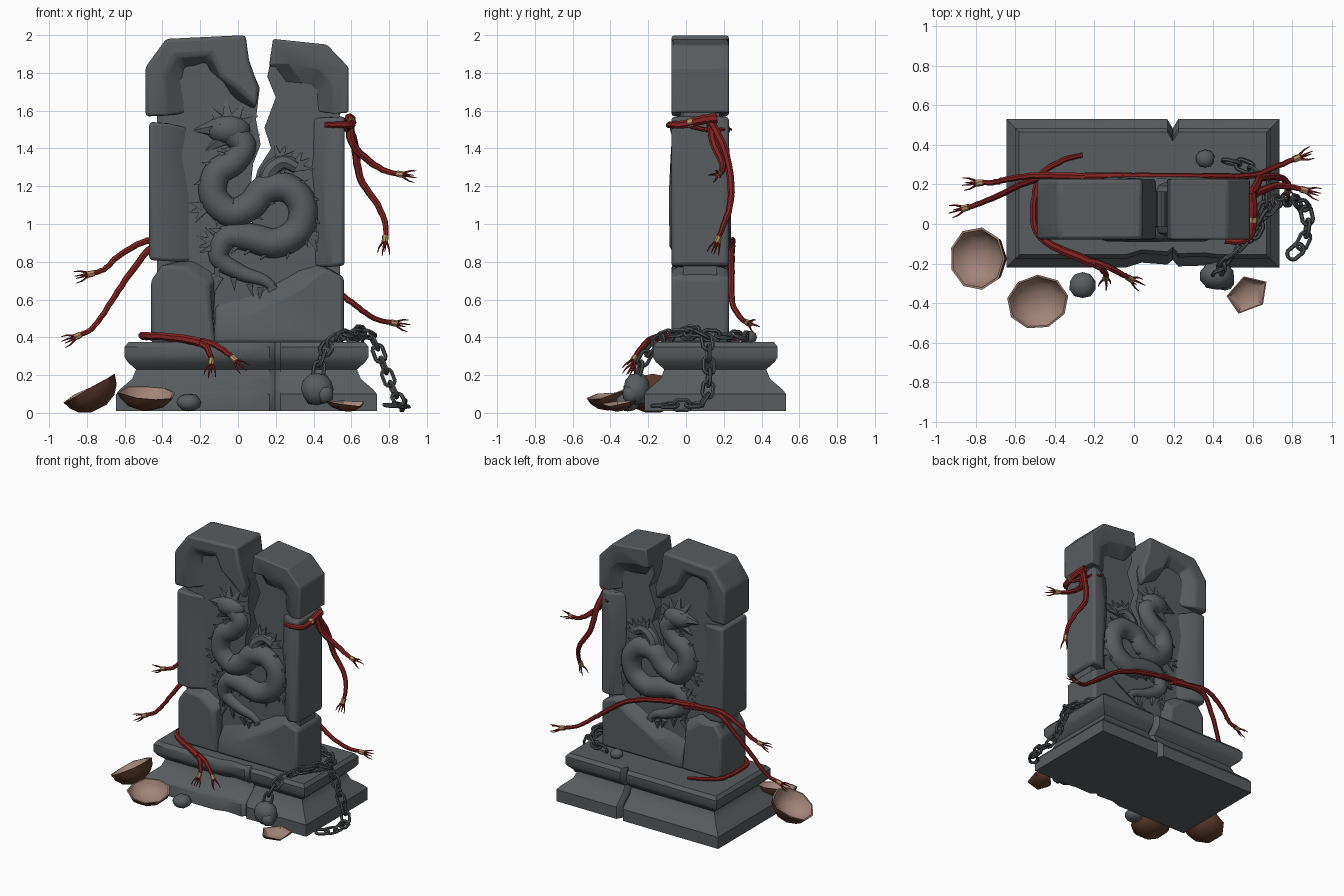
import bpy, bmesh, math, random
from mathutils import Vector, Matrix

if "Cube" in bpy.data.objects:
    bpy.data.objects.remove(bpy.data.objects["Cube"])
random.seed(4)
V = Vector


def mat(name, c):
    m = bpy.data.materials.new(name)
    m.diffuse_color = (*c, 1)
    m.use_nodes = True
    m.node_tree.nodes["Principled BSDF"].inputs["Base Color"].default_value = m.diffuse_color
    return m


STONE = mat("grey stone", (0.098, 0.109, 0.116))
IRON = mat("dark iron", (0.082, 0.091, 0.097))
RED = mat("root red", (0.235, 0.017, 0.018))
TAN = mat("band tan", (0.45, 0.28, 0.13))
CLAY = mat("inner clay", (0.36, 0.23, 0.19))
BROWN = mat("outer brown", (0.11, 0.042, 0.026))


def finish(name, bm, *mats, bevel=0):
    bmesh.ops.recalc_face_normals(bm, faces=bm.faces)
    me = bpy.data.meshes.new(name)
    bm.to_mesh(me)
    bm.free()
    for m in mats:
        me.materials.append(m)
    ob = bpy.data.objects.new(name, me)
    bpy.context.collection.objects.link(ob)
    if bevel:
        b = ob.modifiers.new("bevel", 'BEVEL')
        b.width, b.segments, b.limit_method = bevel, 2, 'ANGLE'
        b.angle_limit = math.radians(35)
    return ob


def loft(bm, rings, caps=True, closed=False):
    vs = [[bm.verts.new(p) for p in r] for r in rings]
    n, faces = len(vs[0]), []
    for a, b in zip(vs, vs[1:] + ([vs[0]] if closed else [])):
        faces.append([bm.faces.new((a[i], a[(i + 1) % n], b[(i + 1) % n], b[i])) for i in range(n)])
    if caps and not closed:
        faces.append([bm.faces.new(vs[0][::-1]), bm.faces.new(vs[-1])])
    return faces


def smooth(pts, k=5):
    p = [V(q) for q in pts]
    p = [2 * p[0] - p[1]] + p + [2 * p[-1] - p[-2]]
    out = []
    for i in range(1, len(p) - 2):
        a, b, c, d = p[i - 1:i + 3]
        for t in [j / k for j in range(k)]:
            out.append(0.5 * (2 * b + (c - a) * t + (2 * a - 5 * b + 4 * c - d) * t * t + (3 * b - a - 3 * c + d) * t ** 3))
    return out + [p[-2]]


def tube(bm, pts, radius, n=6, closed=False):
    m, rings, u = len(pts), [], None
    for i, p in enumerate(pts):
        t = (pts[(i + 1) % m] - pts[i - 1]) if closed else (pts[min(i + 1, m - 1)] - pts[max(i - 1, 0)])
        t.normalize()
        u = u or t.orthogonal()
        u = (u - t * u.dot(t)).normalized()
        w, r = t.cross(u), radius(i / max(m - 1, 1))
        rings.append([p + (u * math.cos(a) + w * math.sin(a)) * r for a in (2 * math.pi * j / n for j in range(n))])
    loft(bm, rings, closed=closed)


def spike(bm, p, d, r, length, n=4):
    tube(bm, [p, p + d.normalized() * length * .5, p + d.normalized() * length], lambda s: r * (1 - .93 * s), n)


# plinth in two halves with a notch at the split
def plinth(name, outer, crack, chip):
    s = 1 if crack > outer else -1
    bm, rings = bmesh.new(), []
    for z, i in ((.01, 0), (.1, 0), (.125, .02), (.18, .085), (.23, .105), (.27, .06), (.295, .045), (.35, .045), (.375, .065)):
        x, y0, y1 = outer + s * i, -.22 + i, .53 - i
        rings.append([(x, y0, z), (crack - s * .24, y0, z), (crack - s * .16, y0 + chip, z), (crack - s * .03, y0 + chip * .6, z),
                      (crack, y0 + .04, z), (crack, y1 - .05, z), (crack - s * .03, y1, z), (x, y1, z)])
    loft(bm, rings)
    finish(name, bm, STONE)


plinth("plinth_left", -.645, .198, .025)
plinth("plinth_right", .735, .194, .01)

# slab stones: flat front and back outline, inner edges sloping to the panel
CY, D = .075, .153


def slab(name, outline, depth=D, bevel=.018):
    pts = [(tuple(p) + (0, 0))[:4] for p in outline]
    bm = bmesh.new()
    loft(bm, [[(x + dx * k, CY + y, z + dz * k) for x, z, dx, dz in pts]
              for y, k in ((-depth, 0), (-depth * .4, 1), (depth * .4, 1), (depth, 0))])
    finish(name, bm, STONE, bevel=bevel)


slab("panel_left", [(-.43, .37), (-.43, 1.85), (-.3, 1.94), (.04, 1.97), (.055, 1.86), (.115, 1.72), (.095, 1.555),
                    (.12, 1.42), (.08, 1.32), (.065, 1.18), (.045, 1.03), (.09, .95), (.09, .37)], .09, 0)
slab("panel_right", [(.54, .37), (.54, 1.85), (.45, 1.92), (.19, 1.95), (.155, 1.78), (.2, 1.67), (.14, 1.51), (.175, 1.4),
                     (.105, 1.29), (.075, 1.18), (.08, 1.03), (.06, .95), (.06, .37)], .09, 0)
slab("top_stone_left", [(-.49, 1.57), (-.49, 1.83), (-.38, 1.98), (.04, 2), (.058, 1.87), (.11, 1.72), (.1, 1.62, -.02, -.02),
                        (0, 1.72, -.05, -.05), (-.09, 1.78, -.03, 0), (-.14, 1.9, -.05, -.06),
                        (-.33, 1.89, .06, -.09), (-.39, 1.79, .12, -.05), (-.38, 1.57, .14, .02)])
slab("top_stone_right", [(.185, 1.98), (.47, 1.95), (.585, 1.83), (.585, 1.59), (.51, 1.58, -.12, .02), (.5, 1.74, -.12, -.04),
                         (.43, 1.82, -.06, -.12), (.27, 1.85, -.02, -.14), (.165, 1.84)])
slab("side_stone_left", [(-.47, .81), (-.47, 1.54), (-.37, 1.54, .14, -.04), (-.38, 1.36, .12, -.02), (-.37, 1.1, .16, 0), (-.36, .8, .15, 0)])
slab("side_stone_right", [(.565, .78), (.565, 1.57), (.5, 1.56, -.14, 0), (.46, 1.3, -.1, 0), (.47, 1.0, -.08, 0), (.48, .77, -.1, 0)])
slab("foot_stone_left", [(-.46, .37), (-.46, .7), (-.4, .785), (-.27, .77, .04, .05), (-.16, .68, .06, .07), (-.12, .37)])
slab("foot_stone_right", [(.56, .37), (.56, .72), (.45, .765, -.02, .03), (.32, .66, -.05, .1), (.1, .53, 0, .14), (-.12, .47, 0, .14), (-.13, .37)])

# serpent relief on both faces
body = smooth([(x, 0, z) for x, z in ((-.06, 1.5), (.03, 1.42), (-.02, 1.33), (-.11, 1.27), (-.13, 1.15), (-.04, 1.06), (.07, 1.1), (.14, 1.18),
              (.26, 1.19), (.34, 1.1), (.32, .97), (.2, .9), (.06, .93), (-.06, .93), (-.1, .82), (.02, .74), (.14, .7), (.22, .63))])
for side, name in ((-1, "serpent_front"), (1, "serpent_back")):
    bm, off = bmesh.new(), V((0, CY + side * .085, 0))
    pts = [p + off for p in body]
    tube(bm, pts, lambda s: .02 + .06 * min(1, 3.2 * (1 - s)) * (.75 + .25 * math.sin(min(s * 3, 1) * 1.57)), 10)
    for i in range(8, len(pts) - 4, 3):
        t = pts[i + 1] - pts[i]
        out = V((t.z, 0, -t.x)).normalized() * (1 if i < 33 or i > 62 else -1)
        spike(bm, pts[i] + out * .04 + V((0, side * .02, 0)), out + t.normalized() * .6, .025, .07)
    head = V((-.05, 0, 1.5)) + off
    bmesh.ops.create_icosphere(bm, subdivisions=2, radius=1, matrix=Matrix.Translation(head) @ Matrix.Diagonal((.12, .075, .08, 1)))
    spike(bm, head + V((-.04, 0, .01)), V((-1, 0, -.1)), .065, .15, 6)
    spike(bm, head + V((-.03, 0, -.05)), V((-1, 0, -.7)), .045, .12, 5)
    for a in (25, 60, 95, 130, -10, -45):
        spike(bm, head, V((math.cos(math.radians(a)), 0, math.sin(math.radians(a)))), .06, .17)
    # clawed legs and tail fin
    for x, z, a in ((-.17, 1.09, 200), (.22, 1.33, 70), (.3, 1.3, 30), (-.1, .72, 215), (.18, .66, 300), (.38, .94, 330), (-.12, .9, 160)):
        c = V((x, 0, z)) + off
        for da in (-35, 0, 35):
            q = math.radians(a + da)
            spike(bm, c, V((math.cos(q), side * .1, math.sin(q))), .034, .1)
    # upper limb reaching toward the right claws
    tube(bm, smooth([V((x, 0, z)) + off for x, z in ((.16, 1.2), (.17, 1.28), (.24, 1.33), (.31, 1.3))]), lambda s: .055 - .02 * s, 8)
    finish(name, bm, STONE)

# red roots with banded claw tips
roots, bands = bmesh.new(), bmesh.new()


def root(pts, r0, r1, hand=True):
    p = smooth(pts, 6)
    p = [q + V([random.uniform(-.002, .002) for _ in 'xyz']) for q in p]
    tube(roots, p, lambda s: r0 + (r1 - r0) * s, 7)
    if not hand:
        return
    e, d = p[-1], (p[-1] - p[-4]).normalized()
    tube(bands, [e - d * .017, e + d * .02], lambda s: r1 * 1.35, 7)
    u = d.orthogonal().normalized()
    w = d.cross(u)
    for k in range(4):
        a = k * math.pi / 2 + .6
        o = u * math.cos(a) + w * math.sin(a)
        tube(roots, [e, e + d * .025 + o * .014, e + d * .055 + o * .028, e + d * .085 + o * .032], lambda s: .009 - .007 * s, 5)


# upper right roots
root([(.46, -.085, 1.525), (.53, -.088, 1.525), (.585, -.06, 1.525), (.6, .0, 1.53), (.6, .08, 1.55), (.59, .16, 1.56)], .014, .028, False)
root([(.58, .13, 1.56), (.61, .15, 1.42), (.7, .19, 1.33), (.78, .19, 1.28), (.86, .17, 1.265)], .024, .013)
root([(.58, .12, 1.56), (.62, .2, 1.4), (.65, .235, 1.24), (.74, .235, 1.1), (.78, .2, 1.0), (.78, .17, .92)], .024, .013)
root([(.595, .02, 1.52), (.58, .1, 1.5), (.56, .2, 1.5), (.5, .24, 1.5)], .014, .006, False)
tube(bands, [V((.6, .01, 1.535)), V((.602, .035, 1.54))], lambda s: .025, 7)
# root across the back
root([(-.25, .24, .9), (0, .24, .87), (.3, .24, .79), (.5, .24, .66), (.62, .25, .57), (.72, .29, .5), (.82, .33, .475)], .021, .013)
root([(-.05, .24, .88), (-.3, .24, .9), (-.48, .245, .91), (-.62, .23, .84), (-.71, .21, .76), (-.78, .21, .735)], .02, .013)
root([(-.15, .24, .87), (-.42, .24, .89), (-.54, .21, .78), (-.65, .16, .62), (-.76, .11, .46), (-.85, .08, .405)], .02, .013)
# root wrapped round the left foot
root([(-.26, .35, .385), (-.36, .32, .395), (-.47, .25, .4), (-.505, .12, .405), (-.5, -.02, .41), (-.43, -.1, .405), (-.3, -.16, .395), (-.2, -.2, .375)], .012, .024, False)
root([(-.24, -.18, .385), (-.17, -.22, .35), (-.145, -.25, .3), (-.14, -.27, .27)], .02, .012)
root([(-.25, -.18, .385), (-.15, -.21, .37), (-.06, -.255, .32), (-.02, -.275, .285)], .02, .012)
finish("roots", roots, RED)
finish("root_bands", bands, TAN)


# iron chains
def chain(name, pts, step=.066):
    p, bm = smooth(pts, 30), bmesh.new()
    acc, last, k = 0, p[0], 0
    for a, b in zip(p, p[1:]):
        acc += (b - a).length
        if acc < step:
            continue
        t, c = (b - last).normalized(), (b + last) / 2
        u = t.orthogonal().normalized()
        w, ang = t.cross(u), .5 + k * math.pi / 2
        s = u * math.cos(ang) + w * math.sin(ang)
        loop = []
        for j in range(12):
            q = 2 * math.pi * (j + .5) / 12
            loop.append(c + t * (math.cos(q) * .026 + math.copysign(.02, math.cos(q))) + s * math.sin(q) * .029)
        tube(bm, loop, lambda s: .0105, 6, True)
        acc, last, k = 0, b, k + 1
    finish(name, bm, IRON)


chain("chain_front", [(.46, .32, .4), (.54, .3, .4), (.63, .25, .405), (.67, .13, .41), (.62, .0, .42), (.55, -.1, .41),
                      (.47, -.18, .35), (.43, -.24, .25), (.42, -.26, .14)])
chain("chain_side", [(.6, -.06, .43), (.66, .05, .43), (.71, .11, .4), (.76, .12, .28), (.81, .12, .15), (.86, .09, .05),
                     (.88, -.01, .04), (.84, -.12, .04), (.74, -.195, .04)])


# rubble
def rock(name, loc, size):
    bm = bmesh.new()
    bmesh.ops.create_icosphere(bm, subdivisions=2, radius=1)
    for v in bm.verts:
        n = v.co.copy()
        k = 1.05 / max(abs(n.x + .3 * n.z), abs(n.y - .2 * n.x), abs(n.z + .2 * n.y), .85)
        v.co = V(loc) + V([a * b * min(k, 1.1) * random.uniform(.93, 1) for a, b in zip(n, size)])
    finish(name, bm, STONE)


rock("rock_front", (-.26, -.31, .055), (.065, .065, .045))
rock("chained_rock", (.42, -.26, .125), (.085, .07, .085))
rock("rock_small", (.36, .33, .4), (.045, .045, .035))
rock("rock_foot", (.46, -.29, .1), (.045, .045, .05))


# clay bowls: brown shell outside, pale inside
def bowl(name, loc, r, h, tilt, n=9, stretch=(1, 1), ragged=.012):
    bm = bmesh.new()
    lip = [random.uniform(-ragged, ragged) for _ in range(n)]
    rings = []
    for f, z in ((.3, 0), (.68, .25), (.9, .62), (1, 1), (.93, 1), (.82, .66), (.6, .34), (.25, .14)):
        rings.append([(r * f * stretch[0] * math.cos(2 * math.pi * i / n), r * f * stretch[1] * math.sin(2 * math.pi * i / n),
                       h * z + lip[i] * (z == 1)) for i in range(n)])
    faces = loft(bm, rings)
    for group in faces[3:7] + [faces[7][1:]]:
        for f in group:
            f.material_index = 1
    ob = finish(name, bm, BROWN, CLAY)
    ob.location, ob.rotation_euler = loc, tilt


bowl("bowl_left", (-.738, -.175, .022), .16, .115, (0, math.radians(-27), 0))
bowl("bowl_front", (-.49, -.375, .022), .157, .085, (math.radians(13), 0, .2), stretch=(1, .9))
bowl("bowl_shard", (.57, -.35, .012), .115, .045, (math.radians(10), 0, .6), 5, (1, .8), .012)

bpy.ops.object.select_all(action='SELECT')
bpy.context.view_layer.objects.active = bpy.data.objects["plinth_left"]
bpy.ops.object.shade_smooth_by_angle(angle=math.radians(38))
